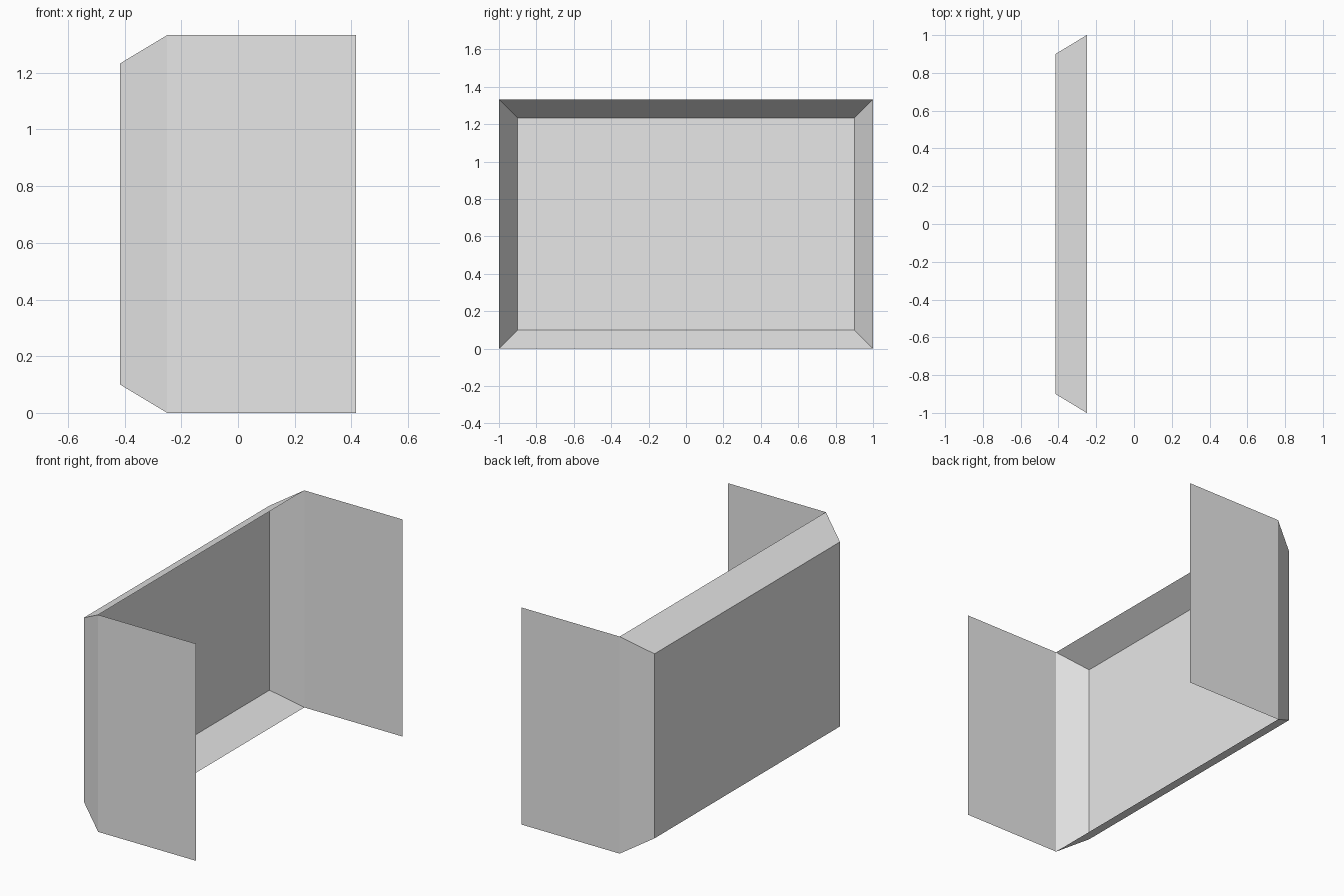
import bpy
import bmesh

cube = bpy.data.objects.get("Cube")
if cube:
    bpy.data.objects.remove(cube, do_unlink=True)

BACK_X, RIM_X, FRONT_X = -0.416, -0.25, 0.416
HEIGHT, INSET = 1.333, 0.1

grey = bpy.data.materials.new("light grey")
grey.use_nodes = True
grey.diffuse_color = (0.8, 0.8, 0.8, 1)
grey.node_tree.nodes["Principled BSDF"].inputs["Base Color"].default_value = grey.diffuse_color


def rectangle(x, inset):
    """Corners of an upright rectangle facing along x."""
    y, low, high = 1 - inset, inset, HEIGHT - inset
    return [(x, -y, low), (x, y, low), (x, y, high), (x, -y, high)]


def sheet(name, quads):
    """Thin flat-shaded sheet made of quads that share their corners."""
    bm = bmesh.new()
    for quad in quads:
        bm.faces.new([bm.verts.new(p) for p in quad])
    bmesh.ops.remove_doubles(bm, verts=bm.verts, dist=0.0001)
    mesh = bpy.data.meshes.new(name)
    bm.to_mesh(mesh)
    bm.free()
    mesh.materials.append(grey)
    obj = bpy.data.objects.new(name, mesh)
    bpy.context.collection.objects.link(obj)


back = rectangle(BACK_X, INSET)
rim = rectangle(RIM_X, 0)
front = rectangle(FRONT_X, 0)

# Flat back, facing outward
sheet("back_panel", [back[::-1]])

# Sloped border around the back
sheet("sloped_border", [(back[i], back[(i + 1) % 4], rim[(i + 1) % 4], rim[i])
                        for i in range(4)])

# Upright side walls, open at the top, bottom and far end
sheet("front_wall", [(rim[0], front[0], front[3], rim[3])])
sheet("rear_wall", [(rim[1], rim[2], front[2], front[1])])
